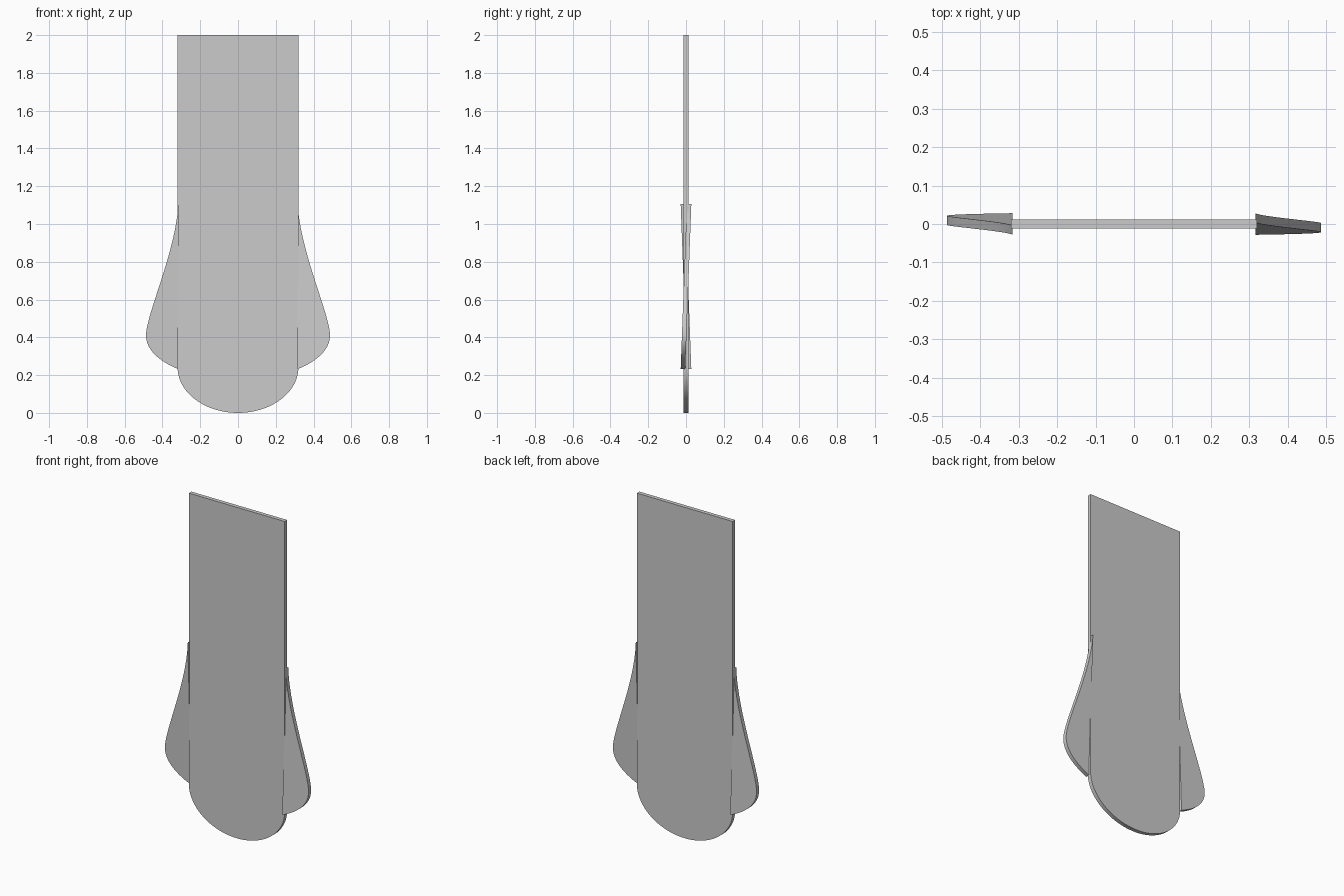
import bpy, bmesh, math
from mathutils import Vector
from mathutils.geometry import interpolate_bezier

if "Cube" in bpy.data.objects:
    bpy.data.objects.remove(bpy.data.objects["Cube"])


def slab(name, outline, thick, lean=0.0, pivot=0.0, spin=False):
    """Flat XZ outline extruded along y, leaning in y with height."""
    bm = bmesh.new()
    front = [bm.verts.new((x, -thick / 2, z)) for x, z in outline]
    face = bm.faces.new(front)
    ext = bmesh.ops.extrude_face_region(bm, geom=[face])
    back = [v for v in ext["geom"] if isinstance(v, bmesh.types.BMVert)]
    bmesh.ops.translate(bm, verts=back, vec=(0, thick, 0))
    for v in bm.verts:
        v.co.y += lean * (v.co.z - pivot)
        if spin:
            v.co.x, v.co.y = -v.co.x, -v.co.y
    bmesh.ops.recalc_face_normals(bm, faces=bm.faces)
    me = bpy.data.meshes.new(name)
    bm.to_mesh(me)
    bm.free()
    ob = bpy.data.objects.new(name, me)
    bpy.context.collection.objects.link(ob)
    bpy.context.view_layer.objects.active = ob
    ob.select_set(True)
    bpy.ops.object.shade_smooth_by_angle(angle=math.radians(30))
    ob.select_set(False)
    return ob


def bezier(a, b, c, d, n):
    pts = interpolate_bezier(*(Vector((p[0], p[1], 0)) for p in (a, b, c, d)), n)
    return [(p.x, p.y) for p in pts]


W, SEAM, T = 0.32, 0.242, 0.024

# Long straight board
slab("board", [(-W, SEAM), (W, SEAM), (W, 2.0), (-W, 2.0)], T)

# Half-elliptical rounded nose
arc = [math.pi + math.pi * i / 48 for i in range(49)]
slab("rounded_end", [(W * math.cos(a), SEAM + SEAM * math.sin(a)) for a in arc], T)

# Side fins, leaning in opposite directions
fin = bezier((0.316, 1.105), (0.33, 0.85), (0.487, 0.52), (0.487, 0.41), 24)
fin += bezier((0.487, 0.41), (0.487, 0.33), (0.41, 0.27), (0.316, 0.232), 16)[1:]
slab("right_fin", fin, T, lean=0.037, pivot=0.668)
slab("left_fin", fin, T, lean=0.037, pivot=0.668, spin=True)
